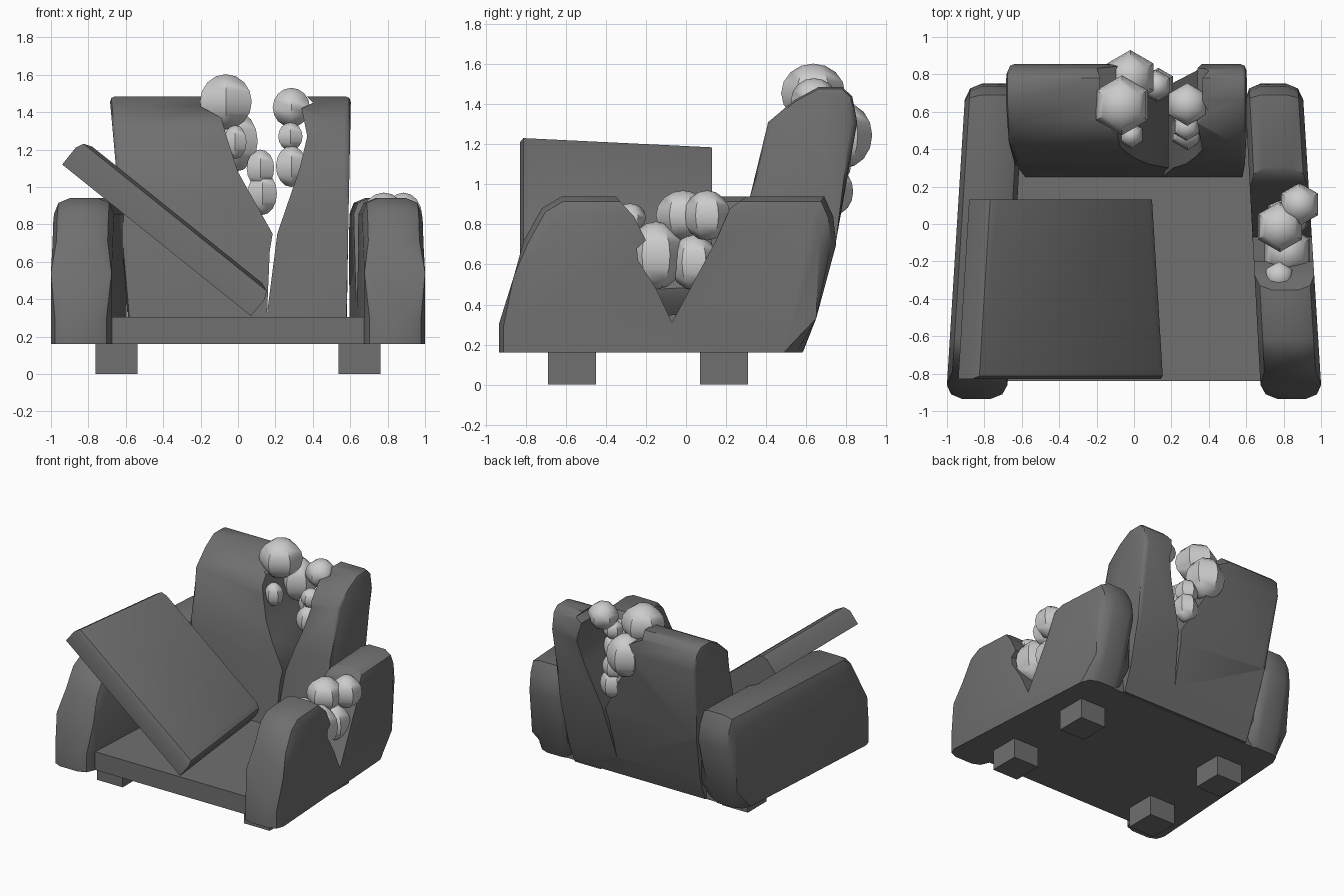
import bpy, bmesh
from math import radians
from mathutils import Vector

if "Cube" in bpy.data.objects:
    bpy.data.objects.remove(bpy.data.objects["Cube"])


def material(name, v):
    m = bpy.data.materials.new(name)
    m.diffuse_color = (v, v, v, 1)
    m.use_nodes = True
    m.node_tree.nodes["Principled BSDF"].inputs["Base Color"].default_value = m.diffuse_color
    return m


FABRIC = material("fabric", 0.16)
FLUFF = material("fluff", 0.6)


def finish(bm, name, mat=FABRIC):
    bmesh.ops.recalc_face_normals(bm, faces=bm.faces)
    me = bpy.data.meshes.new(name)
    bm.to_mesh(me)
    bm.free()
    me.materials.append(mat)
    ob = bpy.data.objects.new(name, me)
    bpy.context.collection.objects.link(ob)
    return ob


def loft(bm, profile, near, far):
    """Prism: the near and far functions place each 2D profile point in space."""
    a = [bm.verts.new(near(*p)) for p in profile]
    b = [bm.verts.new(far(*p)) for p in profile]
    n = len(a)
    caps = [bm.faces.new(a), bm.faces.new(b[::-1])]
    for i in range(n):
        j = (i + 1) % n
        bm.faces.new((a[i], b[i], b[j], a[j]))
    return caps


def round_rim(bm, caps, width, zmin):
    edges = {e for f in caps for e in f.edges if max(v.co.z for v in e.verts) > zmin}
    bmesh.ops.bevel(bm, geom=list(edges), offset=width, segments=2, profile=0.5,
                    affect='EDGES', clamp_overlap=True)


def activate(ob):
    bpy.ops.object.select_all(action='DESELECT')
    ob.select_set(True)
    bpy.context.view_layer.objects.active = ob


def smooth(ob, angle=40):
    activate(ob)
    bpy.ops.object.shade_smooth_by_angle(angle=radians(angle))


def tear(ob, profile, near, far):
    bm = bmesh.new()
    loft(bm, profile, near, far)
    cutter = finish(bm, "tear_cutter")
    cutter.hide_render = True
    mod = ob.modifiers.new("tear", 'BOOLEAN')
    mod.operation, mod.solver, mod.object = 'DIFFERENCE', 'EXACT', cutter
    activate(ob)
    bpy.ops.object.modifier_apply(modifier="tear")
    bpy.data.objects.remove(cutter)


def box(name, x0, x1, y0, y1, z0, z1):
    bm = bmesh.new()
    loft(bm, [(x0, y0), (x1, y0), (x1, y1), (x0, y1)],
         lambda x, y: (x, y, z0), lambda x, y: (x, y, z1))
    return finish(bm, name)


# Base and feet
base = box("base", -0.69, 0.69, -0.84, 0.57, 0.16, 0.305)
for sx in (-1, 1):
    for y in (-0.69, 0.07):
        box("foot", sx * 0.65 - 0.113, sx * 0.65 + 0.113, y, y + 0.24, 0, 0.17)

# Arms, narrowing toward the back
ARM = [(-0.935, 0.16), (-0.935, 0.3), (-0.86, 0.54), (-0.81, 0.72), (-0.72, 0.88), (-0.62, 0.94),
       (0.69, 0.94), (0.735, 0.84), (0.75, 0.7), (0.65, 0.33), (0.58, 0.16)]


def make_arm(name, s):
    def t(y):
        return (y + 0.935) / 1.68
    bm = bmesh.new()
    caps = loft(bm, ARM, lambda y, z: (s * (1.005 - 0.105 * t(y)), y, z),
                lambda y, z: (s * (0.68 - 0.09 * t(y)), y, z))
    round_rim(bm, caps, 0.085, 0.17)
    return finish(bm, name)


smooth(make_arm("left_arm", -1))
arm = make_arm("right_arm", 1)
ARM_TEAR = [(-0.07, 0.31), (-0.15, 0.48), (-0.24, 0.62), (-0.245, 0.68), (-0.2, 0.72),
            (-0.26, 0.84), (-0.37, 0.96), (0.33, 0.96), (0.22, 0.88), (0.15, 0.72)]
tear(arm, ARM_TEAR, lambda y, z: (0.4, y, z), lambda y, z: (1.2, y, z))
smooth(arm)

# Backrest with a ragged split
BACK = [(0.25, 0.17), (0.25, 0.3), (0.32, 0.94), (0.41, 1.31), (0.54, 1.42), (0.66, 1.485),
        (0.78, 1.485), (0.83, 1.44), (0.855, 1.31), (0.75, 0.72), (0.65, 0.33), (0.585, 0.165)]
bm = bmesh.new()
caps = loft(bm, BACK, lambda y, z: (-0.58 - 0.09 * max(0, z - 0.3), y, z),
            lambda y, z: (0.58 + 0.02 * max(0, z - 0.3), y, z))
round_rim(bm, caps, 0.07, 0.95)
back = finish(bm, "backrest")
BACK_TEAR = [(0.155, 0.32), (0.17, 0.66), (0.185, 0.75), (0.0, 1.08), (-0.055, 1.25), (-0.09, 1.37),
             (-0.2, 1.43), (-0.14, 1.6), (0.36, 1.6), (0.36, 1.49), (0.4, 1.45), (0.34, 1.42),
             (0.37, 1.27), (0.33, 1.1), (0.21, 0.75)]
tear(back, BACK_TEAR, lambda x, z: (x, 0.1, z), lambda x, z: (x, 1, z))
smooth(back)

# Loose cushion tipped up on its side
corner = Vector((-0.94, 0, 1.12))
along, up = Vector((0.78, 0, -0.626)), Vector((0.626, 0, 0.78))


def cushion_at(y, inset):
    return lambda u, h: corner + along * (inset + u * (1.295 - 2 * inset)) + up * h + Vector((0, y, 0))


bm = bmesh.new()
caps = loft(bm, [(0, 0), (0, 0.175), (1, 0.175), (1, 0)],
            cushion_at(-0.83, 0), cushion_at(0.13, 0.075))
top = [f for f in bm.faces if all((v.co - corner).dot(up) > 0.1 for v in f.verts)][0]
edges = [e for e in top.edges if min(v.co.y for v in e.verts) < 0]
bmesh.ops.bevel(bm, geom=edges, offset=0.06, segments=2, profile=0.5, affect='EDGES')
smooth(finish(bm, "loose_cushion"))


# Stuffing bulging from the tears: x, y, z, radius, height radius
def stuffing(name, blobs):
    for x, y, z, r, h in blobs:
        bm = bmesh.new()
        bmesh.ops.create_uvsphere(bm, u_segments=6, v_segments=8, radius=1)
        bmesh.ops.scale(bm, vec=(r, r, h), verts=bm.verts)
        bmesh.ops.translate(bm, vec=(x, y, z), verts=bm.verts)
        smooth(finish(bm, name, FLUFF), 50)


stuffing("back_stuffing", [
    (-0.065, 0.635, 1.455, 0.16, 0.148), (-0.02, 0.785, 1.245, 0.145, 0.165),
    (-0.015, 0.475, 1.24, 0.07, 0.09), (0.12, 0.74, 1.1, 0.085, 0.1),
    (0.13, 0.745, 0.965, 0.09, 0.115), (0.285, 0.64, 1.425, 0.115, 0.105),
    (0.28, 0.52, 1.27, 0.075, 0.075), (0.285, 0.49, 1.11, 0.095, 0.11)])
stuffing("arm_stuffing", [
    (0.78, -0.015, 0.845, 0.135, 0.125), (0.885, 0.105, 0.845, 0.115, 0.125),
    (0.82, -0.15, 0.645, 0.14, 0.17), (0.82, 0.04, 0.61, 0.12, 0.14),
    (0.775, -0.28, 0.835, 0.08, 0.07)])
